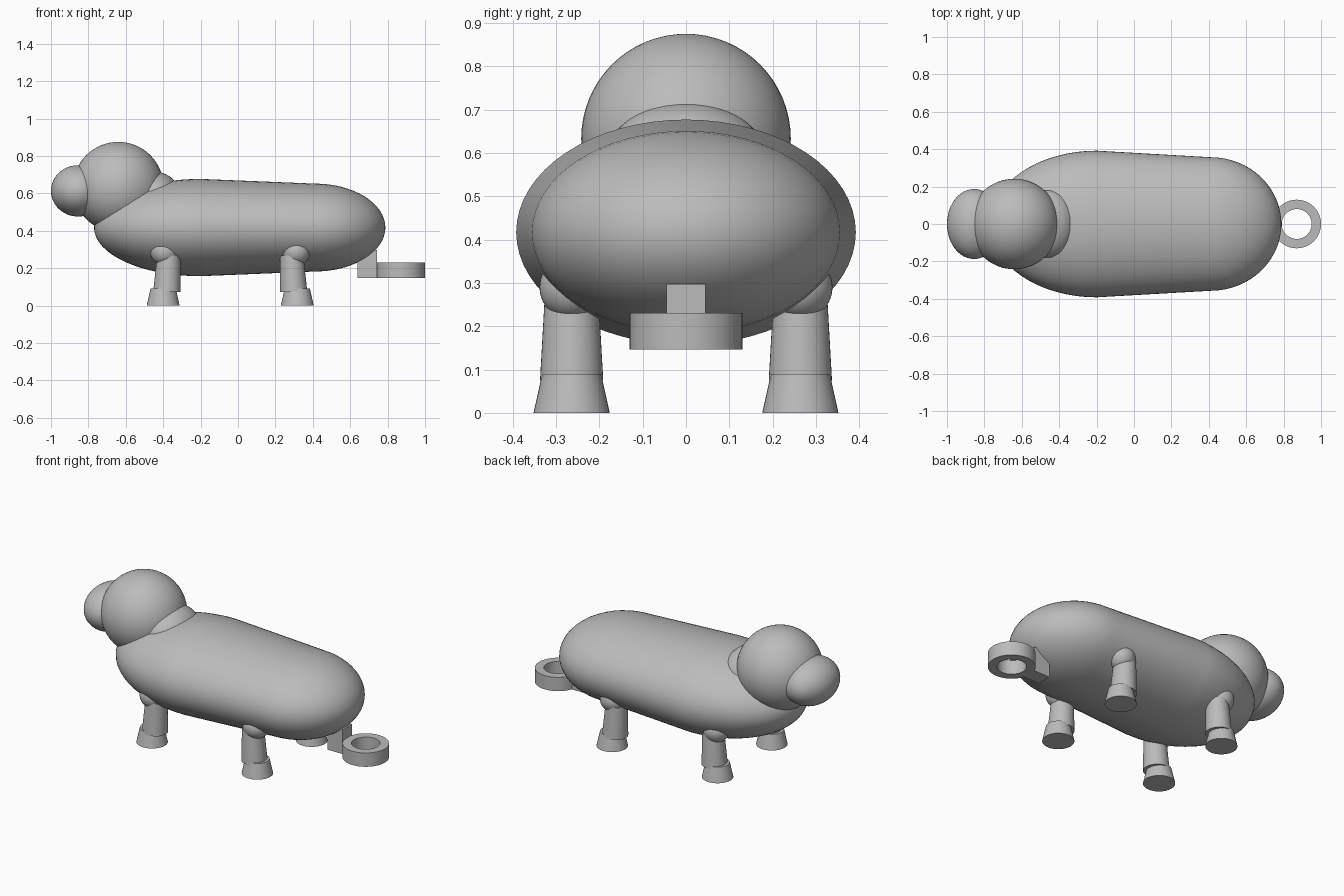
import bpy, bmesh, math
from mathutils import Matrix, Vector

if "Cube" in bpy.data.objects:
    bpy.data.objects.remove(bpy.data.objects["Cube"])

grey = bpy.data.materials.new("plain_grey")
grey.use_nodes = True
grey.diffuse_color = (0.5, 0.5, 0.5, 1)
grey.node_tree.nodes["Principled BSDF"].inputs["Base Color"].default_value = (0.5, 0.5, 0.5, 1)


def finish(name, bm, smooth=True):
    bmesh.ops.recalc_face_normals(bm, faces=bm.faces)
    mesh = bpy.data.meshes.new(name)
    bm.to_mesh(mesh)
    bm.free()
    mesh.materials.append(grey)
    obj = bpy.data.objects.new(name, mesh)
    bpy.context.collection.objects.link(obj)
    if smooth:
        bpy.ops.object.select_all(action='DESELECT')
        obj.select_set(True)
        bpy.context.view_layer.objects.active = obj
        bpy.ops.object.shade_smooth_by_angle(angle=math.radians(35))
    return obj


def ellipsoid(name, centre, radii):
    bm = bmesh.new()
    bmesh.ops.create_uvsphere(bm, u_segments=48, v_segments=32, radius=1,
                              matrix=Matrix.LocRotScale(Vector(centre), None, Vector(radii)))
    return finish(name, bm)


def cone(name, bottom, top, r_bottom, r_top):
    a, b = Vector(bottom), Vector(top)
    turn = (b - a).to_track_quat('Z', 'Y')
    bm = bmesh.new()
    bmesh.ops.create_cone(bm, cap_ends=True, segments=40, radius1=r_bottom, radius2=r_top,
                          depth=(b - a).length,
                          matrix=Matrix.LocRotScale((a + b) / 2, turn, None))
    return finish(name, bm)


# Body: tapered barrel with elliptical section and two rounded ends
def body():
    steps, sides = 16, 64
    rings = []
    for i in range(1, steps + 1):
        t = math.pi / 2 * i / steps
        rings.append((-0.2 - 0.57 * math.cos(t), 0.392 * math.sin(t), 0.26 * math.sin(t)))
    for i in range(steps):
        t = math.pi / 2 * i / steps
        rings.append((0.41 + 0.378 * math.sin(t), 0.357 * math.cos(t), 0.235 * math.cos(t)))
    bm = bmesh.new()
    loops = []
    for x, ry, rz in rings:
        angles = [math.tau * k / sides for k in range(sides)]
        loops.append([bm.verts.new((x, ry * math.cos(a), 0.417 + rz * math.sin(a))) for a in angles])
    for p, q in zip(loops, loops[1:]):
        for k in range(sides):
            n = (k + 1) % sides
            bm.faces.new((p[k], p[n], q[n], q[k]))
    for loop, x in ((loops[0], -0.77), (loops[-1], 0.788)):
        tip = bm.verts.new((x, 0, 0.417))
        for k in range(sides):
            bm.faces.new((loop[k], loop[(k + 1) % sides], tip))
    finish("body", bm)


body()

# Head, muzzle and neck
ellipsoid("head", (-0.64, 0, 0.633), (0.242, 0.242, 0.242))
ellipsoid("muzzle", (-0.855, 0, 0.613), (0.145, 0.187, 0.137))
ellipsoid("neck", (-0.455, 0, 0.578), (0.15, 0.187, 0.14)).scale = (1, 1, 1)

# Legs: hip ball, slightly leaning leg and flared foot
for end, hip_x, lean in (("front", -0.392, 1), ("rear", 0.309, -1)):
    for side, s in (("left", 1), ("right", -1)):
        # the animal looks toward -x, the names follow the +y and -y sides
        y = 0.264 * s
        ellipsoid(f"{end}_{side}_hip", (hip_x, y, 0.29), (0.077, 0.074, 0.075))
        cone(f"{end}_{side}_leg", (hip_x + 0.012 * lean, y, 0.075),
             (hip_x + 0.022 * lean, y, 0.27), 0.073, 0.062)
        cone(f"{end}_{side}_foot", (hip_x - 0.008 * lean, y, 0),
             (hip_x - 0.008 * lean, y, 0.09), 0.088, 0.068)

# Tail block under the rump
bm = bmesh.new()
bmesh.ops.create_cube(bm, size=1, matrix=Matrix.LocRotScale(
    Vector((0.692, 0, 0.222)), None, Vector((0.105, 0.09, 0.15))))
finish("tail_block", bm, smooth=False)

# Tail ring: square section turned around a vertical axis
bm = bmesh.new()
corners = [(0.08, 0.146), (0.13, 0.146), (0.13, 0.231), (0.08, 0.231)]
points = [bm.verts.new((0.87 + r, 0, z)) for r, z in corners]
edges = [bm.edges.new((points[i], points[(i + 1) % 4])) for i in range(4)]
bmesh.ops.spin(bm, geom=points + edges, cent=(0.87, 0, 0), axis=(0, 0, 1),
               angle=math.tau, steps=48, use_duplicate=False)
bmesh.ops.remove_doubles(bm, verts=bm.verts, dist=0.0005)
finish("tail_ring", bm)
